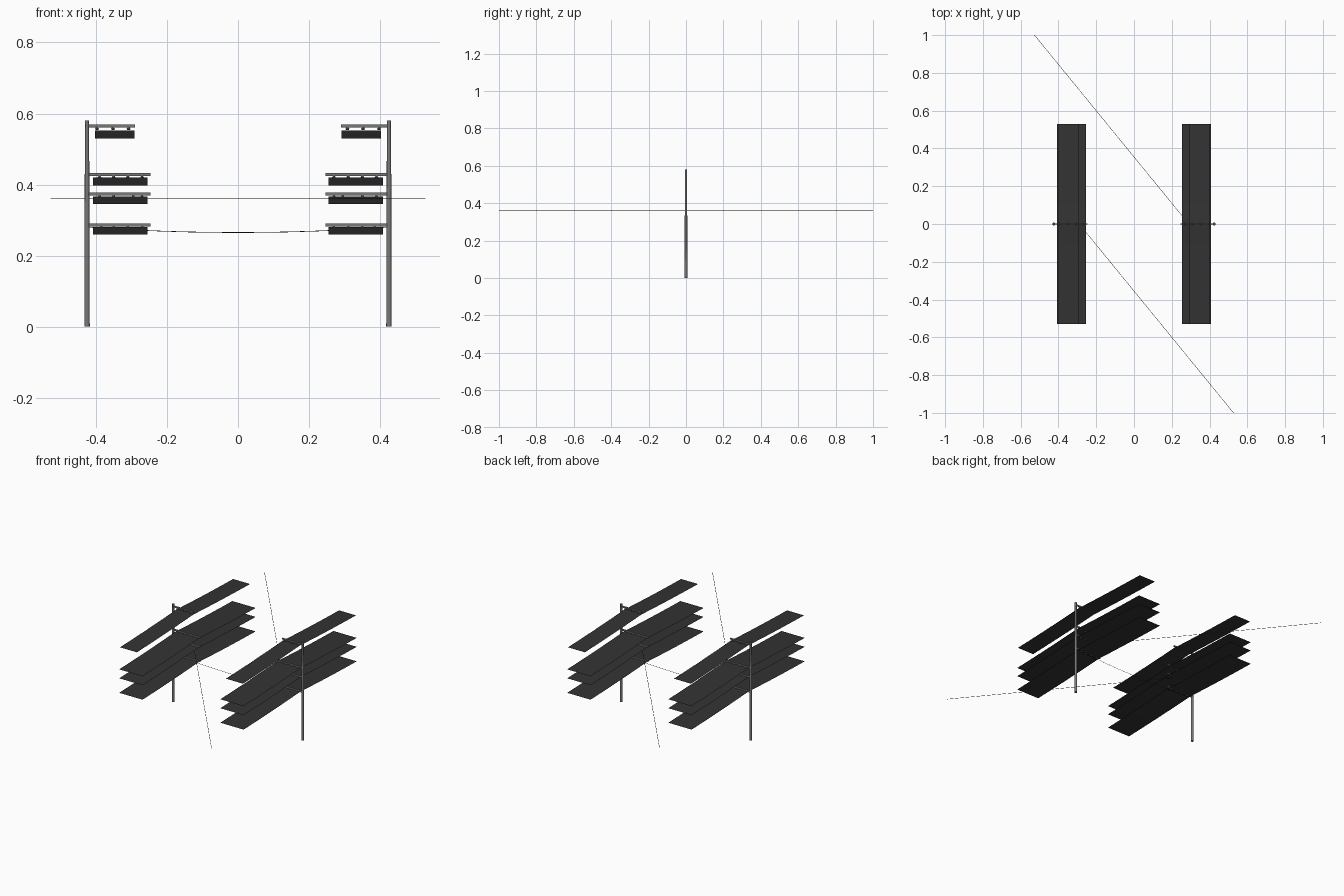
import bpy, bmesh, math
from mathutils import Vector

if "Cube" in bpy.data.objects:
    bpy.data.objects.remove(bpy.data.objects["Cube"])


def material(name, v):
    m = bpy.data.materials.new(name)
    m.diffuse_color = (v, v, v, 1)
    m.use_nodes = True
    m.node_tree.nodes["Principled BSDF"].inputs["Base Color"].default_value = m.diffuse_color
    return m


GREY = material("pole grey", 0.19)
STEEL = material("insulator grey", 0.13)
DARK = material("cable dark", 0.033)


def finish(name, bm, mat, smooth=False):
    me = bpy.data.meshes.new(name)
    bm.to_mesh(me)
    bm.free()
    me.materials.append(mat)
    ob = bpy.data.objects.new(name, me)
    bpy.context.collection.objects.link(ob)
    if smooth:
        for p in me.polygons:
            p.use_smooth = len(p.vertices) == 4
    return ob


def tube(bm, points, radii, sides):
    """Sweep a ring of the given radius along the points and cap the ends."""
    pts = [Vector(p) for p in points]
    d = (pts[-1] - pts[0]).normalized()
    u = d.orthogonal().normalized()
    w = d.cross(u)
    rings = []
    for p, r in zip(pts, radii):
        angles = [2 * math.pi * (i + 0.5) / sides for i in range(sides)]
        rings.append([bm.verts.new(p + (u * math.cos(a) + w * math.sin(a)) * r) for a in angles])
    for a, b in zip(rings, rings[1:]):
        for i in range(sides):
            j = (i + 1) % sides
            bm.faces.new((a[i], a[j], b[j], b[i]))
    bm.faces.new(rings[0][::-1])
    bm.faces.new(rings[-1])


def box(bm, lo, hi):
    vs = bmesh.ops.create_cube(bm, size=1)["verts"]
    for v in vs:
        v.co = [(l + h) / 2 + c * (h - l) for l, h, c in zip(lo, hi, v.co)]


# arm height, arm inner end, sheet outer and inner x, sheet top height, insulator positions
LEVELS = [
    (0.565, 0.290, 0.403, 0.292, 0.552, (0.397, 0.352, 0.308)),
    (0.428, 0.247, 0.408, 0.255, 0.420, (0.390, 0.350, 0.310, 0.270)),
    (0.373, 0.247, 0.408, 0.255, 0.367, (0.390, 0.350, 0.295, 0.270)),
    (0.286, 0.247, 0.408, 0.255, 0.281, (0.385, 0.350, 0.310, 0.270)),
]
HALF, SAG, STEPS = 0.53, 0.022, 5

for side, s in (("left", -1), ("right", 1)):
    # tapered pole
    bm = bmesh.new()
    tube(bm, [(s * 0.425, 0, 0.003), (s * 0.425, 0, 0.58)], [0.0078, 0.006], 10)
    tube(bm, [(s * 0.425, 0, 0), (s * 0.425, 0, 0.004)], [0.0078, 0.0078], 10)
    finish(side + "_pole", bm, GREY, True)

    arms, pins = bmesh.new(), bmesh.new()
    for n, (z, inner, xo, xi, zt, xs) in enumerate(LEVELS):
        # cross arm
        x0, x1 = sorted((s * 0.430, s * inner))
        box(arms, (x0, -0.0035, z - 0.004), (x1, 0.0035, z + 0.004))
        # hanging insulators
        for x in xs:
            tube(pins, [(s * x, 0, z - 0.004), (s * x, 0, z - 0.008), (s * x, 0, z - 0.011)],
                 [0.003, 0.006, 0.004], 8)
        # flat cable sheet, falling away from the pole on both sides
        bm = bmesh.new()
        prev = None
        for i in range(-STEPS, STEPS + 1):
            t = abs(i) / STEPS
            zz = zt - SAG * (1.4 * t - 0.4 * t * t)
            row = [bm.verts.new((x, HALF * i / STEPS, zz)) for x in sorted((s * xo, s * xi))]
            if prev:
                bm.faces.new((prev[0], prev[1], row[1], row[0]))
            prev = row
        finish(f"{side}_cable_sheet_{n + 1}", bm, DARK)
    finish(side + "_cross_arms", arms, GREY)
    finish(side + "_insulators", pins, STEEL)

    # straight branch wire running off diagonally
    bm = bmesh.new()
    tube(bm, [(s * 0.29, 0, 0.36), (-s * 0.527, s * 1.0, 0.36)], [0.001] * 2, 4)
    finish(side + "_branch_wire", bm, DARK)

# sagging wire joining the poles
bm = bmesh.new()
xs = [-0.42 + 0.84 * i / 12 for i in range(13)]
tube(bm, [(x, 0, 0.265 + 0.015 * (x / 0.42) ** 2) for x in xs], [0.0009] * 13, 4)
finish("span_wire", bm, DARK)
